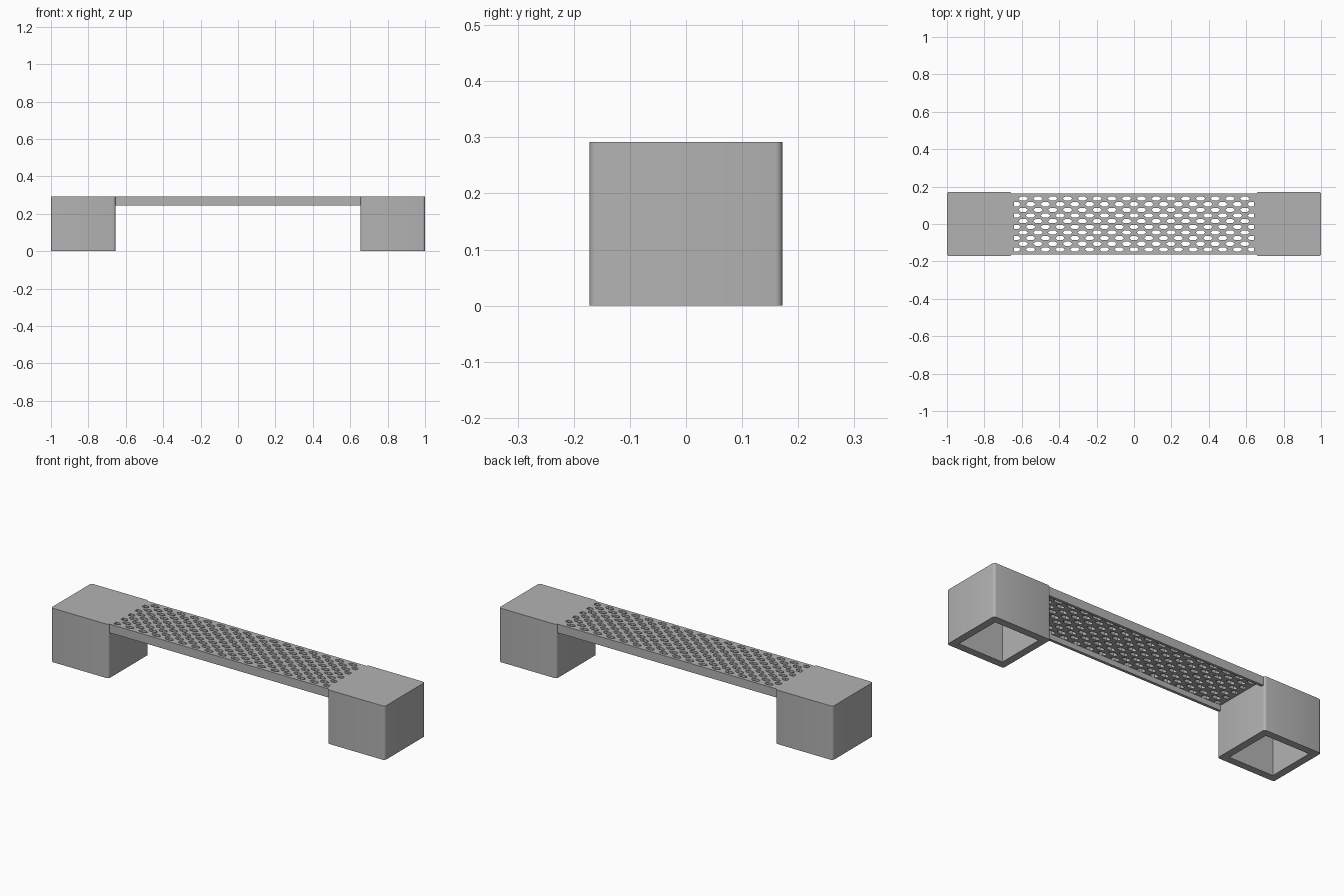
import bpy
import bmesh
from mathutils import Matrix

HEIGHT = 0.292
LEG_INNER = 0.655
LEG_HALF = 0.172
WALL = 0.04
DECK_HALF = 0.163
RAIL = 0.015
PLATE = 0.018

old = bpy.data.objects.get("Cube")
if old:
    bpy.data.objects.remove(old, do_unlink=True)

grey = bpy.data.materials.new("concrete grey")
grey.use_nodes = True
colour = (0.45, 0.45, 0.45, 1)
grey.diffuse_color = colour
grey.node_tree.nodes["Principled BSDF"].inputs["Base Color"].default_value = colour


def finish(name, bm, helper=False):
    bmesh.ops.recalc_face_normals(bm, faces=bm.faces)
    mesh = bpy.data.meshes.new(name)
    bm.to_mesh(mesh)
    bm.free()
    mesh.materials.append(grey)
    obj = bpy.data.objects.new(name, mesh)
    bpy.context.collection.objects.link(obj)
    obj.hide_render = helper
    return obj


def add_box(bm, low, high):
    size = [b - a for a, b in zip(low, high)]
    mid = [(a + b) / 2 for a, b in zip(low, high)]
    matrix = Matrix.Translation(mid) @ Matrix.Diagonal((*size, 1))
    bmesh.ops.create_cube(bm, size=1, matrix=matrix)


def add_prism(bm, points, offset):
    face = bm.faces.new([bm.verts.new(p) for p in points])
    result = bmesh.ops.extrude_face_region(bm, geom=[face])
    moved = [v for v in result["geom"] if isinstance(v, bmesh.types.BMVert)]
    bmesh.ops.translate(bm, verts=moved, vec=offset)
    if not face.is_valid or len(face.link_loops if hasattr(face, "link_loops") else face.loops) < 3:
        return
    # Close the starting end if the extrusion left it open
    if any(len(e.link_faces) == 1 for e in face.edges):
        bm.faces.new(list(reversed(face.verts)))


def cut(obj, cutter):
    mod = obj.modifiers.new("cut", "BOOLEAN")
    mod.operation = "DIFFERENCE"
    mod.solver = "EXACT"
    mod.object = cutter
    bpy.context.view_layer.objects.active = obj
    obj.select_set(True)
    bpy.ops.object.modifier_apply(modifier=mod.name)
    bpy.data.objects.remove(cutter, do_unlink=True)


# Hollow legs, open below, with softened upright corners
for side, name in ((1, "left_leg"), (-1, "right_leg")):
    near, far = sorted((side * LEG_INNER, side))
    bm = bmesh.new()
    add_box(bm, (near, -LEG_HALF, 0), (far, LEG_HALF, HEIGHT))
    upright = [e for e in bm.edges
               if abs(e.verts[0].co.z - e.verts[1].co.z) > HEIGHT / 2]
    bmesh.ops.bevel(bm, geom=upright, offset=0.013, segments=4,
                    profile=0.5, affect="EDGES")
    leg = finish(name, bm)
    bm = bmesh.new()
    add_box(bm, (near + WALL, WALL - LEG_HALF, -0.1),
            (far - WALL, LEG_HALF - WALL, HEIGHT - WALL))
    cut(leg, finish("leg_cavity_cutter", bm, helper=True))
    bpy.ops.object.select_all(action="DESELECT")
    leg.select_set(True)
    bpy.context.view_layer.objects.active = leg
    bpy.ops.object.shade_smooth_by_angle()

# Seat deck: a shallow channel with a rail down each long side
END = LEG_INNER + 0.01
half = [(DECK_HALF, HEIGHT), (DECK_HALF, 0.245), (DECK_HALF - RAIL, 0.245),
        (DECK_HALF - RAIL, HEIGHT - PLATE)]
outline = half + [(-y, z) for y, z in reversed(half)]
bm = bmesh.new()
add_prism(bm, [(-END, y, z) for y, z in outline], (2 * END, 0, 0))
deck = finish("seat_deck", bm)

# Staggered rows of stretched hexagonal holes, trimmed at both ends
PITCH, ROWS, ROW_STEP = 0.079, 10, 0.0302
HOLE_W, HOLE_H, LIMIT = 0.026, 0.011, 0.642
hexagon = [(1, 0), (0.5, 1), (-0.5, 1), (-1, 0), (-0.5, -1), (0.5, -1)]
bm = bmesh.new()
for row in range(ROWS):
    y = (row - (ROWS - 1) / 2) * ROW_STEP
    count = 17 if row % 2 == 0 else 16
    for col in range(count):
        x = (col - (count - 1) / 2) * PITCH
        points = [(max(-LIMIT, min(LIMIT, x + HOLE_W * u)), y + HOLE_H * v,
                   HEIGHT - 2 * PLATE) for u, v in hexagon]
        add_prism(bm, points, (0, 0, 3 * PLATE))
cut(deck, finish("hole_cutter", bm, helper=True))
